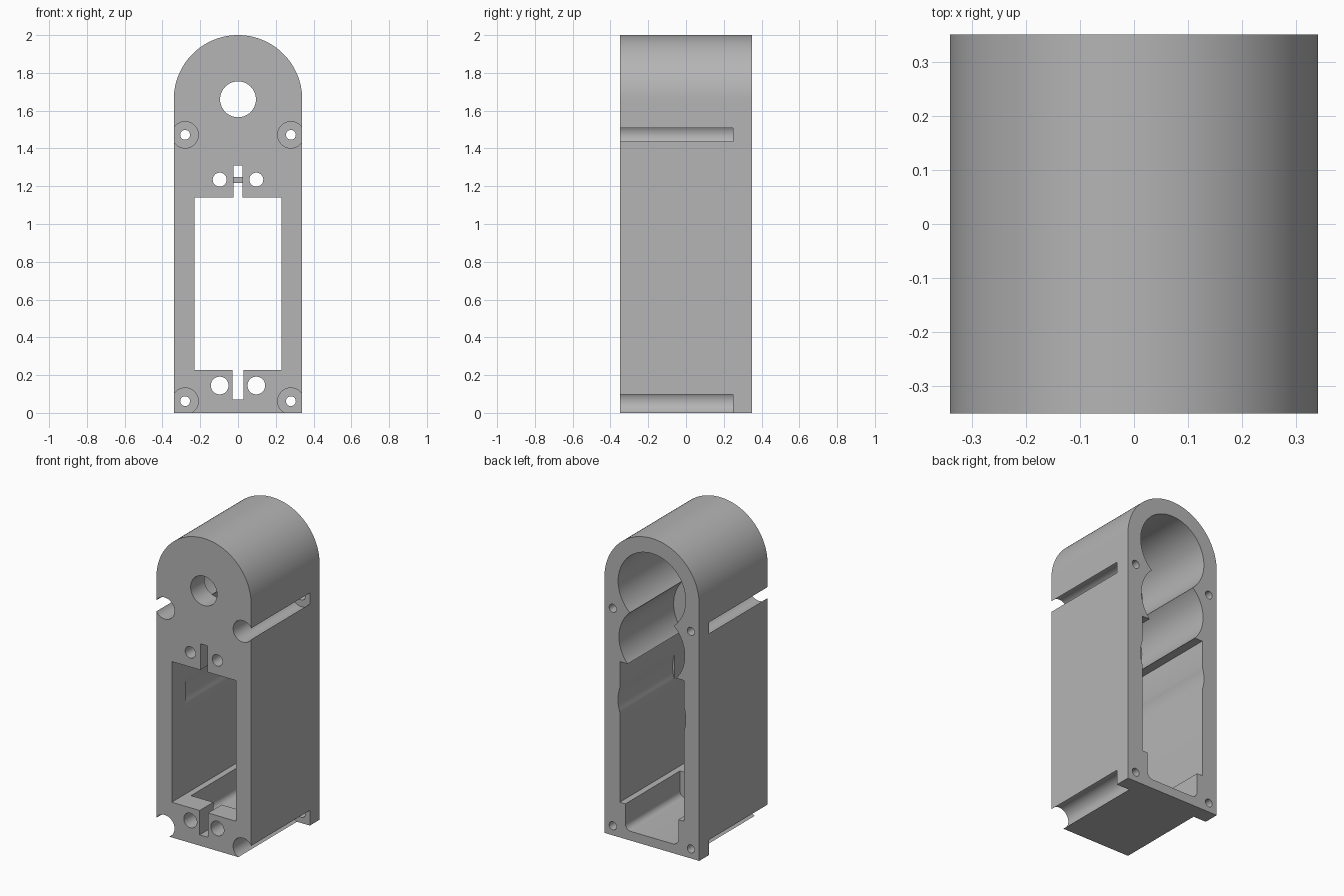
import bpy, bmesh
from math import cos, sin, pi, radians

if "Cube" in bpy.data.objects:
    bpy.data.objects.remove(bpy.data.objects["Cube"])

FRONT, BACK, OUT = -0.35, 0.35, 0.45
POCKET = -0.21      # inner side of the front wall
FLANGE = 0.25       # front side of the rear flange

grey = bpy.data.materials.new("light grey")
grey.use_nodes = True
colour = (0.46, 0.46, 0.46, 1)
grey.diffuse_color = colour
grey.node_tree.nodes["Principled BSDF"].inputs["Base Color"].default_value = colour


def arc(cx, cz, r, start, end, n):
    """Points on an arc in the XZ plane, angles in degrees."""
    angles = [radians(start + (end - start) * i / n) for i in range(n + 1)]
    return [(cx + r * cos(a), cz + r * sin(a)) for a in angles]


def circle(cx, cz, r, n=48):
    return arc(cx, cz, r, 0, 360, n)[:-1]


def rect(x0, x1, z0, z1):
    return [(x0, z0), (x1, z0), (x1, z1), (x0, z1)]


def extrude(name, points, y0, y1):
    """Solid made by sweeping an XZ outline along Y."""
    bm = bmesh.new()
    a = [bm.verts.new((x, y0, z)) for x, z in points]
    b = [bm.verts.new((x, y1, z)) for x, z in points]
    bm.faces.new(a)
    bm.faces.new(b[::-1])
    for i in range(len(a)):
        j = (i + 1) % len(a)
        bm.faces.new((a[i], b[i], b[j], a[j]))
    bmesh.ops.recalc_face_normals(bm, faces=bm.faces)
    mesh = bpy.data.meshes.new(name)
    bm.to_mesh(mesh)
    bm.free()
    mesh.materials.append(grey)
    obj = bpy.data.objects.new(name, mesh)
    bpy.context.collection.objects.link(obj)
    return obj


# Arched housing block
housing = extrude("housing", rect(-0.34, 0.34, 0, 1.66)[:2]
                  + arc(0, 1.66, 0.34, 0, 180, 64), FRONT, BACK)


def cut(points, y0=-OUT, y1=OUT):
    tool = extrude("cutter", points, y0, y1)
    tool.hide_render = True
    mod = housing.modifiers.new("cut", "BOOLEAN")
    mod.operation, mod.solver, mod.object = "DIFFERENCE", "EXACT", tool
    bpy.context.view_layer.objects.active = housing
    bpy.ops.object.modifier_apply(modifier=mod.name)
    bpy.data.objects.remove(tool)


# Window running through the whole depth
cut(rect(-0.23, 0.23, 0.228, 1.14))

# Round chambers and shallow side bulge, open at the back
for z, r in ((1.66, 0.242), (1.30, 0.236), (0.89, 0.243)):
    cut(circle(0, z, r, 72), POCKET)

# Rounded lower pocket
cut(arc(-0.15, 0.1, 0.04, 180, 270, 8) + arc(0.15, 0.1, 0.04, 270, 360, 8)
    + [(0.19, 0.3), (-0.19, 0.3)], POCKET)

# Shaft hole, wire slots and mounting holes in the front wall
cut(circle(0, 1.66, 0.095), -OUT, 0)
cut(rect(-0.025, 0.025, 1.1, 1.31), -OUT, -0.1)
cut(rect(-0.03, 0.03, 0.07, 0.26), -OUT, -0.1)
for side in (-1, 1):
    cut(circle(side * 0.097, 1.235, 0.037, 32), -OUT, -0.1)
    cut(circle(side * 0.097, 0.145, 0.047, 32), -OUT, -0.1)

# Screw channels open at the sides, with screw holes through the flange
for side in (-1, 1):
    cut(circle(side * 0.28, 1.472, 0.07), -OUT, FLANGE)
    lower = arc(0.28, 0.062, 0.07, 30, 270, 36) + [(0.28, -0.05), (0.4, -0.05), (0.4, 0.097)]
    cut([(side * x, z) for x, z in lower], -OUT, FLANGE)
    for z in (1.472, 0.062):
        cut(circle(side * 0.28, z, 0.026, 24), 0.2, OUT)

# Small bar across the upper wire slot
bar = extrude("slot_bar", rect(-0.026, 0.026, 1.217, 1.25), -0.25, POCKET)

bpy.ops.object.select_all(action="DESELECT")
housing.select_set(True)
bpy.context.view_layer.objects.active = housing
bpy.ops.object.shade_smooth_by_angle(angle=radians(30))
